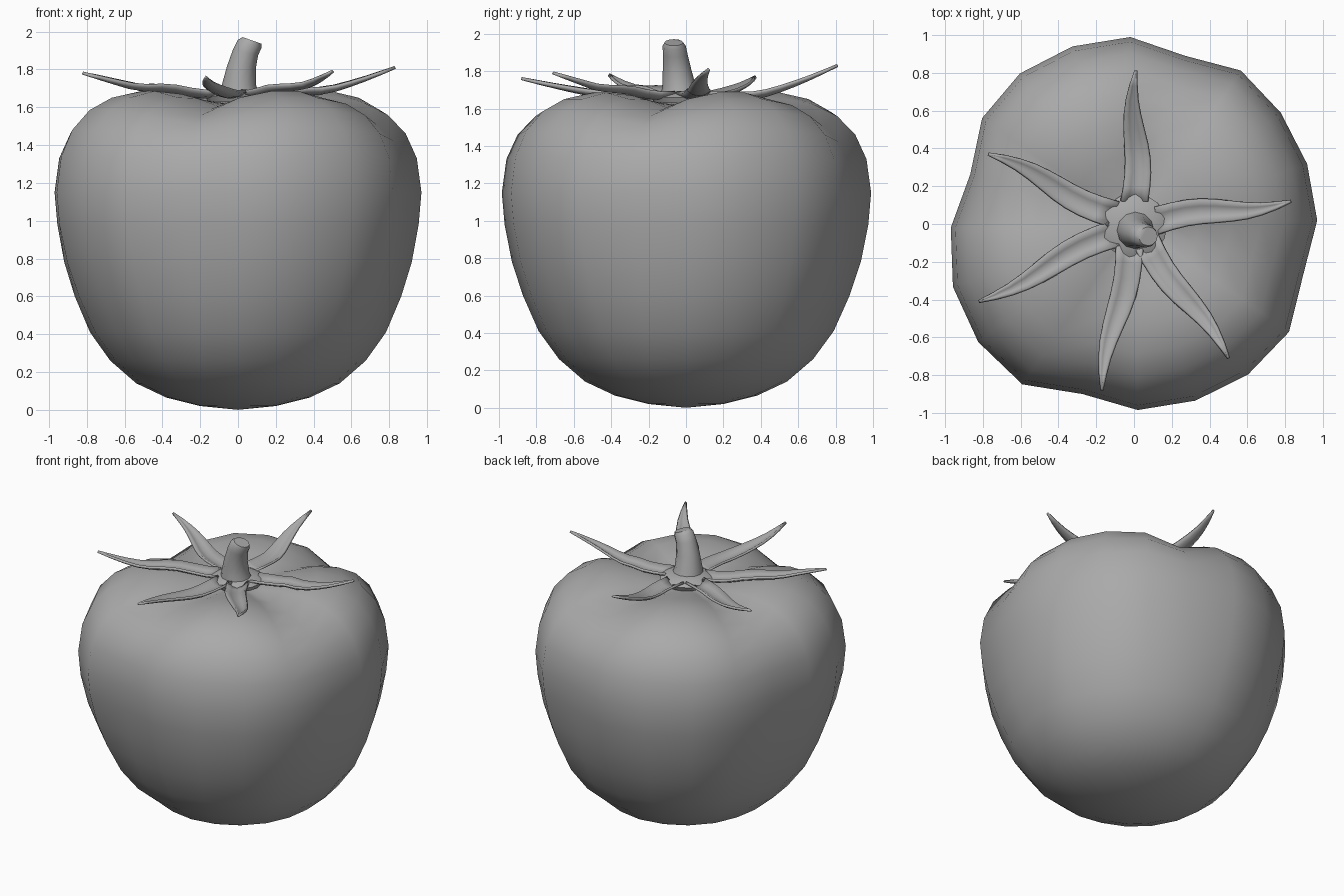
import bpy, bmesh, math
from mathutils import Vector
from mathutils.bvhtree import BVHTree

cube = bpy.data.objects.get("Cube")
if cube:
    bpy.data.objects.remove(cube)

grey = bpy.data.materials.new("plain_grey")
grey.use_nodes = True
grey.diffuse_color = (0.4, 0.4, 0.4, 1)
grey.node_tree.nodes["Principled BSDF"].inputs["Base Color"].default_value = (0.4, 0.4, 0.4, 1)


def loft(name, rings, closed=True, caps=False, sharp=60):
    """Skin a list of equal-length point rings into a smooth object."""
    bm = bmesh.new()
    rows = [[bm.verts.new(p) for p in ring] for ring in rings]
    for a, b in zip(rows, rows[1:]):
        n = len(a)
        for i in range(n if closed else n - 1):
            j = (i + 1) % n
            bm.faces.new((a[i], a[j], b[j], b[i]))
    if caps:
        bm.faces.new(rows[0][::-1])
        bm.faces.new(rows[-1])
    bmesh.ops.remove_doubles(bm, verts=bm.verts, dist=0.0005)
    bmesh.ops.recalc_face_normals(bm, faces=bm.faces)
    mesh = bpy.data.meshes.new(name)
    bm.to_mesh(mesh)
    bm.free()
    mesh.materials.append(grey)
    ob = bpy.data.objects.new(name, mesh)
    bpy.context.collection.objects.link(ob)
    bpy.ops.object.select_all(action="DESELECT")
    ob.select_set(True)
    bpy.context.view_layer.objects.active = ob
    bpy.ops.object.shade_smooth_by_angle(angle=math.radians(sharp))
    return ob


def circle(centre, radius, count, tilt=0.0):
    turns = [math.tau * i / count for i in range(count)]
    return [Vector(centre) + Vector((radius * math.cos(t), radius * math.sin(t),
                                     -tilt * radius * math.cos(t))) for t in turns]


# Fruit: lathed profile with uneven lobes and four grooves
profile = [(0, 0), (.2, .02), (.38, .065), (.54, .14), (.68, .26), (.79, .41), (.875, .6),
           (.935, .78), (.975, .98), (.99, 1.15), (.965, 1.34), (.905, 1.48), (.81, 1.585),
           (.69, 1.65), (.53, 1.685), (.36, 1.67), (.2, 1.635), (0, 1.61)]
lobes = [.98, .98, .985, 1, .94, 1, 1.005, 1.01, .99, .915,
         .98, 1.025, 1.045, 1.045, .95, .995, 1, 1.01, 1.01, .945]
rings = []
for r, z in profile:
    blend = min(1, max(0.1, z / 0.9))
    dip = max(0, (z - 1.2) / 0.45) * min(1, r / 0.5)
    ring = []
    for i, lobe in enumerate(lobes):
        groove = (1, .35, 0, 0, .35)[(i + 1) % 5]
        t = math.tau * i / len(lobes) + 0.02
        k = r * (1 + (lobe - 1) * blend)
        ring.append((k * math.cos(t), k * math.sin(t), z - 0.09 * dip * groove))
    rings.append(ring)
fruit = loft("fruit", rings, sharp=80)
surface = BVHTree.FromPolygons([v.co for v in fruit.data.vertices],
                               [p.vertices for p in fruit.data.polygons])

# Calyx disc under the stem
loft("calyx_disc", [circle((0, -.01, z), r, 16) for r, z in
                    ((.16, 1.63), (.175, 1.66), (.13, 1.685), (.05, 1.695))], caps=True)

# Leaning stem with a slanted cut top
stem = [(.01, 1.66, .105, 0), (.005, 1.72, .09, 0), (.018, 1.81, .076, .1),
        (.04, 1.89, .066, .25), (.062, 1.935, .062, .35), (.075, 1.953, .05, .35)]
loft("stem", [circle((x, -.03 - .12 * (z - 1.66), z), r, 12, tilt)
              for x, z, r, tilt in stem], caps=True, sharp=50)

# Six pointed sepals resting on the fruit and curling up at the tips
tips = [(.83, .12, 1.81), (.01, .81, 1.83), (-.77, .37, 1.77),
        (-.82, -.41, 1.78), (-.17, -.88, 1.76), (.5, -.71, 1.79)]
widths = [.07, .068, .066, .064, .06, .052, .042, .03, .018, .004]
for number, tip in enumerate(tips):
    tip = Vector(tip)
    reach = tip.xy.length
    along = tip.xy.normalized().to_3d()
    side = Vector((-along.y, along.x, 0))
    rows = []
    for k, width in enumerate(widths):
        s = k / (len(widths) - 1)
        p = along * (.12 + (reach - .12) * s)
        p += side * .018 * math.sin(s * math.tau) * (-1) ** number
        rise = max(0, (s - .35) / .65) ** 1.3
        z = 1.655 + (tip.z - 1.655) * rise
        hit = surface.ray_cast(p + Vector((0, 0, 3)), Vector((0, 0, -1)))[0]
        p.z = max(z, hit.z + .012) if hit else z
        rows.append([p + side * width * u + Vector((0, 0, .45 * width * u * u))
                     for u in (-1, -.5, 0, .5, 1)])
    sepal = loft("sepal_%d" % (number + 1), rows, closed=False)
    solid = sepal.modifiers.new("thickness", "SOLIDIFY")
    solid.thickness = .016
    solid.offset = 0
